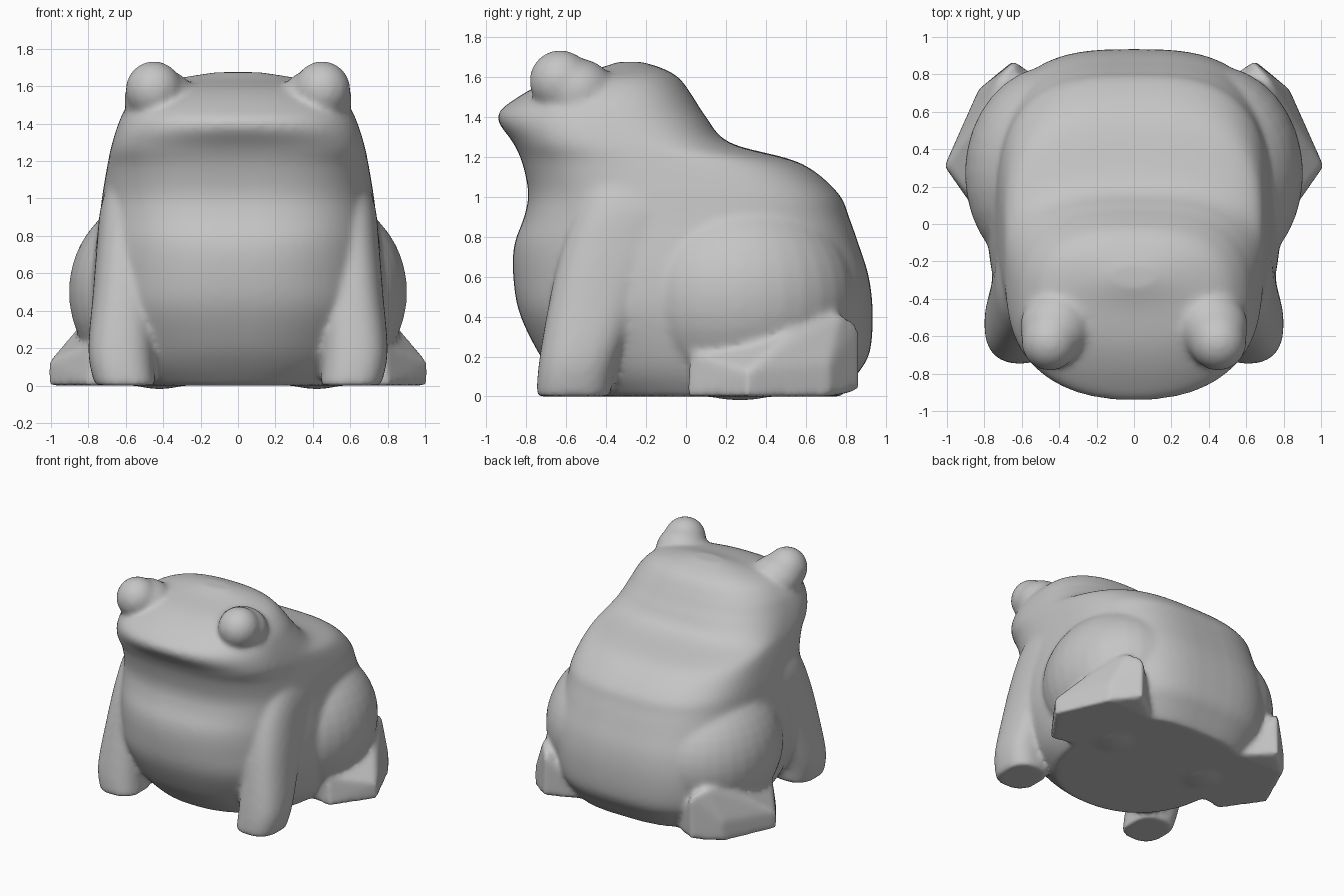
import bpy, bmesh, math
from mathutils import Matrix, Vector

if "Cube" in bpy.data.objects:
    bpy.data.objects.remove(bpy.data.objects["Cube"])

skin = bpy.data.materials.new("grey skin")
skin.diffuse_color = (0.56, 0.56, 0.56, 1)
skin.use_nodes = True
skin.node_tree.nodes["Principled BSDF"].inputs["Base Color"].default_value = skin.diffuse_color

bm = bmesh.new()


def refine(rows, steps=5):
    """Catmull-Rom interpolation of section rows, for a smooth profile."""
    out = []
    for i in range(len(rows) - 1):
        p0, p1, p2, p3 = (rows[max(i - 1, 0)], rows[i], rows[i + 1],
                          rows[min(i + 2, len(rows) - 1)])
        for k in range(steps):
            t = k / steps
            out.append(tuple(
                0.5 * (2 * b + (c - a) * t + (2 * a - 5 * b + 4 * c - d) * t * t
                       + (3 * b - a - 3 * c + d) * t ** 3)
                for a, b, c, d in zip(p0, p1, p2, p3)))
    return out + [tuple(rows[-1])]


def loft(sections, sides=64):
    """Stack superellipse rings: (z, y_front, y_back, x_min, x_max, n_front, n_back)."""
    rings = []
    for z, yf, yb, x0, x1, nf, nb in sections:
        cx, cy, a, b = (x0 + x1) / 2, (yf + yb) / 2, (x1 - x0) / 2, (yb - yf) / 2
        ring = []
        for i in range(sides):
            t = 2 * math.pi * i / sides
            c, s = math.cos(t), math.sin(t)
            p = 2 / (nb if s > 0 else nf)
            ring.append(bm.verts.new((cx + a * math.copysign(abs(c) ** p, c),
                                      cy + b * math.copysign(abs(s) ** p, s), z)))
        rings.append(ring)
    for r0, r1 in zip(rings, rings[1:]):
        for i in range(sides):
            j = (i + 1) % sides
            bm.faces.new((r0[i], r0[j], r1[j], r1[i]))
    bm.faces.new(rings[0][::-1])
    bm.faces.new(rings[-1])


def ball(center, radii, tilt=0):
    m = (Matrix.Translation(center) @ Matrix.Rotation(tilt, 4, 'X')
         @ Matrix.Diagonal((*radii, 1)))
    bmesh.ops.create_uvsphere(bm, u_segments=32, v_segments=20, radius=1, matrix=m)


def hull(points):
    verts = [bm.verts.new(p) for p in points]
    bmesh.ops.convex_hull(bm, input=verts)


# Torso and head: z, front, back, half width, front squareness
profile = [
    (0.00, -0.55, 0.78, 0.62, 2.2), (0.10, -0.65, 0.85, 0.69, 2.3),
    (0.22, -0.74, 0.92, 0.74, 2.3), (0.42, -0.835, 0.935, 0.78, 2.4),
    (0.60, -0.865, 0.915, 0.78, 2.4), (0.76, -0.86, 0.865, 0.76, 2.5),
    (0.90, -0.81, 0.815, 0.74, 2.7), (1.02, -0.79, 0.76, 0.725, 2.8),
    (1.17, -0.82, 0.57, 0.70, 2.9), (1.27, -0.865, 0.22, 0.68, 2.8),
    (1.40, -0.945, 0.10, 0.64, 2.3), (1.50, -0.84, 0.035, 0.59, 2.3),
    (1.59, -0.66, -0.03, 0.49, 2.2), (1.64, -0.45, -0.11, 0.33, 2.1),
    (1.675, -0.34, -0.22, 0.12, 2.0),
]
loft([(z, f, b, -w, w, n, max(2.4, 3.0 - max(0, z - 1.3) * 2))
      for z, f, b, w, n in refine(profile)])

for s in (-1, 1):
    # Eye and the brow that blends it into the head
    ball((s * 0.45, -0.63, 1.58), (0.152, 0.155, 0.155))
    ball((s * 0.42, -0.55, 1.53), (0.19, 0.19, 0.165))
    # Front leg, sinking into the body at the shoulder
    leg = [(0.00, -0.75, -0.38, 0.44, 0.765), (0.18, -0.735, -0.34, 0.45, 0.80),
           (0.50, -0.68, -0.20, 0.44, 0.775), (0.75, -0.62, -0.08, 0.42, 0.755),
           (0.95, -0.55, 0.00, 0.38, 0.735), (1.12, -0.48, 0.00, 0.35, 0.68)]
    loft([(z, f, b, *sorted((s * i, s * o)), 2.5, 2.5)
          for z, f, b, i, o in refine(leg)])
    # Haunch
    ball((s * 0.42, 0.27, 0.50), (0.485, 0.58, 0.52))
    # Hind foot, splayed outward, with raised heel
    hull([Vector((s * x, y, z)) for x, y, z in (
        (1.013, 0.31, 0), (1.013, 0.31, 0.13), (0.83, 0.72, 0), (0.83, 0.72, 0.16),
        (0.65, 0.87, 0.03), (0.64, 0.87, 0.36), (0.72, 0.78, 0.42), (0.80, 0.00, 0),
        (0.78, 0.02, 0.22), (0.84, 0.53, 0.33), (0.40, 0.10, 0), (0.40, 0.70, 0),
        (0.5, 0.3, 0.35))])

bmesh.ops.recalc_face_normals(bm, faces=bm.faces[:])
mesh = bpy.data.meshes.new("frog_body")
bm.to_mesh(mesh)
bm.free()
mesh.materials.append(skin)
frog = bpy.data.objects.new("frog_body", mesh)
bpy.context.collection.objects.link(frog)

# Fuse the overlapping parts into one softly blended skin
remesh = frog.modifiers.new("fuse", 'REMESH')
remesh.mode = 'VOXEL'
remesh.voxel_size = 0.018
remesh.use_smooth_shade = True
soften = frog.modifiers.new("soften", 'SMOOTH')
soften.factor = 0.5
soften.iterations = 14
